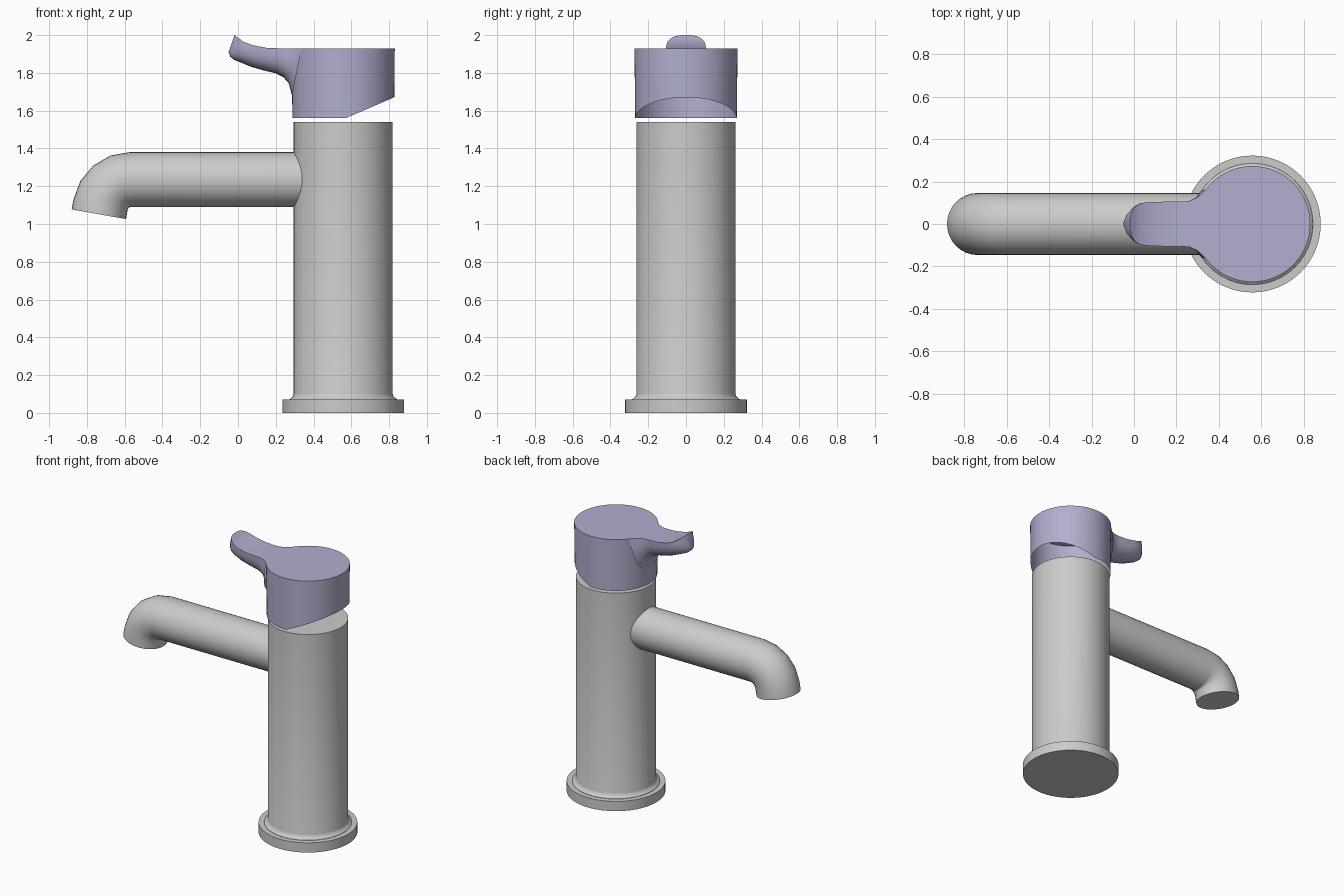
import bpy, bmesh, math
from mathutils import Vector

if "Cube" in bpy.data.objects:
    bpy.data.objects.remove(bpy.data.objects["Cube"])

CX = 0.557  # axis of the tap body


def material(name, rgb):
    m = bpy.data.materials.new(name)
    m.use_nodes = True
    m.diffuse_color = (*rgb, 1)
    m.node_tree.nodes["Principled BSDF"].inputs["Base Color"].default_value = (*rgb, 1)
    return m


GREY = material("brushed grey", (0.60, 0.60, 0.59))
LAVENDER = material("lavender", (0.44, 0.43, 0.62))


def finish(bm, name, mat, angle=35):
    mesh = bpy.data.meshes.new(name)
    bm.to_mesh(mesh)
    bm.free()
    ob = bpy.data.objects.new(name, mesh)
    bpy.context.collection.objects.link(ob)
    mesh.materials.append(mat)
    bpy.ops.object.select_all(action='DESELECT')
    ob.select_set(True)
    bpy.context.view_layer.objects.active = ob
    bpy.ops.object.shade_smooth_by_angle(angle=math.radians(angle))
    return ob


def loft(rings, cap_start=True, cap_end=True):
    """Skin closed rings of equal point count."""
    bm = bmesh.new()
    loops = [[bm.verts.new(p) for p in ring] for ring in rings]
    for a, b in zip(loops, loops[1:]):
        for i in range(len(a)):
            j = (i + 1) % len(a)
            bm.faces.new((a[i], a[j], b[j], b[i]))
    if cap_start:
        bm.faces.new(loops[0][::-1])
    if cap_end:
        bm.faces.new(loops[-1])
    bmesh.ops.recalc_face_normals(bm, faces=bm.faces)
    return bm


def circle(r, z, n=64):
    return [(CX + r * math.cos(2 * math.pi * i / n), r * math.sin(2 * math.pi * i / n), z)
            for i in range(n)]


# Base flange and column with a small fillet where they meet
finish(loft([circle(0.322, 0), circle(0.322, 0.07), circle(0.285, 0.07)]),
       "base_flange", GREY)
finish(loft([circle(r, z) for r, z in
             ((0.287, 0.065), (0.285, 0.072), (0.274, 0.08), (0.266, 0.09),
              (0.262, 0.102), (0.262, 1.54))]), "column", GREY)

# Spout: straight tube, 80 degree elbow, short closed outlet
R_TUBE, R_BEND, N = 0.146, 0.16, 32
path = [(0.40, 1.235, 0.0)]
for k in range(5):
    t = math.radians(20 * k)
    path.append((-0.57 - R_BEND * math.sin(t), 1.235 - R_BEND * (1 - math.cos(t)), t))
x, z, t = path[-1]
path.append((x - 0.052 * math.cos(t), z - 0.052 * math.sin(t), t))
rings = []
for x, z, t in path:
    ring = []
    for i in range(N):
        a = 2 * math.pi * i / N
        u = R_TUBE * math.cos(a)
        ring.append((x - u * math.sin(t), R_TUBE * math.sin(a), z + u * math.cos(t)))
    rings.append(ring)
finish(loft(rings), "spout", GREY)

# Handle cap: hollow shell, open below, with a slanted relief at the back
bm = loft([circle(0.269, 1.56), circle(0.273, 1.93)], cap_start=False)
bmesh.ops.bisect_plane(bm, geom=bm.verts[:] + bm.edges[:] + bm.faces[:],
                       plane_co=Vector((0.57, 0, 1.56)),
                       plane_no=Vector((0.11, 0, -0.255)), clear_outer=True)
finish(bm, "handle_cap", LAVENDER)

# Lever: (top x, top z, bottom x, bottom z, half width) from tip to cap
stations = [
    (-0.018, 2.000, -0.050, 1.910, 0.025), (-0.012, 1.995, -0.042, 1.886, 0.055),
    (0.005, 1.982, -0.018, 1.868, 0.082), (0.030, 1.965, 0.015, 1.855, 0.098),
    (0.080, 1.946, 0.070, 1.832, 0.104), (0.150, 1.933, 0.140, 1.812, 0.105),
    (0.220, 1.930, 0.200, 1.798, 0.105), (0.260, 1.930, 0.240, 1.778, 0.108),
    (0.300, 1.930, 0.268, 1.745, 0.126), (0.337, 1.930, 0.286, 1.680, 0.162)]
rings = []
for xt, zt, xb, zb, hw in stations:
    ring = []
    for i in range(17):  # flat top, rounded underside
        a = math.pi * i / 16
        c, s = math.cos(a), math.sin(a) ** 0.8 if 0 < i < 16 else 0.0
        y = hw * math.copysign(abs(c) ** 0.8, c)
        ring.append((xt + (xb - xt) * s, y, zt + (zb - zt) * s))
    rings.append(ring)
finish(loft(rings, cap_end=False), "lever", LAVENDER, 50)
